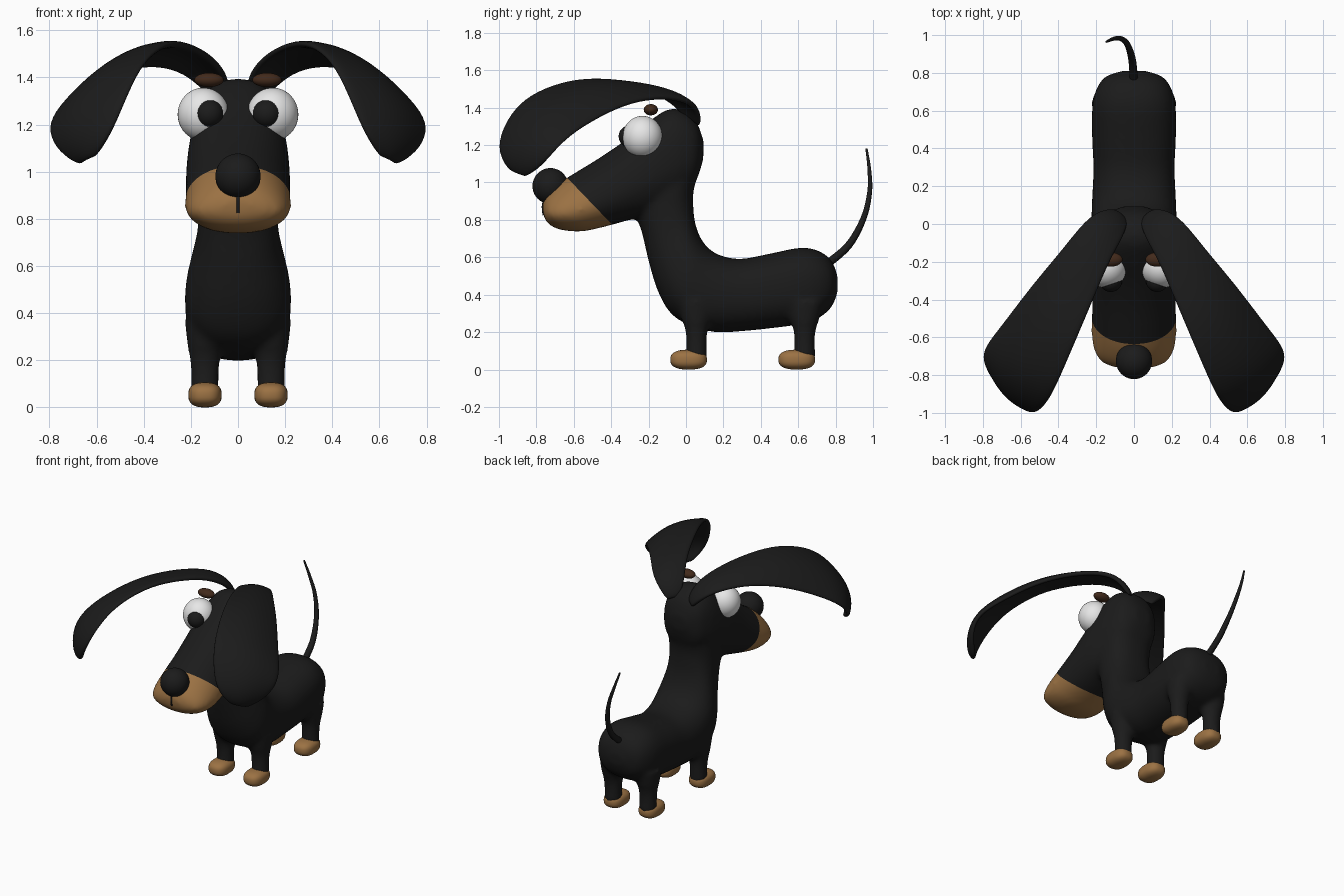
import bpy, bmesh, math
from mathutils import Vector

if "Cube" in bpy.data.objects:
    bpy.data.objects.remove(bpy.data.objects["Cube"])


def material(name, rgb):
    m = bpy.data.materials.new(name)
    m.diffuse_color = (*rgb, 1)
    m.use_nodes = True
    m.node_tree.nodes["Principled BSDF"].inputs["Base Color"].default_value = m.diffuse_color
    return m


BLACK = material("black_fur", (0.011, 0.011, 0.011))
TAN = material("tan_fur", (0.33, 0.168, 0.057))
WHITE = material("eye_white", (0.80, 0.80, 0.80))
BROWN = material("brow_brown", (0.055, 0.023, 0.011))


def add_object(name, data, mat):
    ob = bpy.data.objects.new(name, data)
    bpy.context.collection.objects.link(ob)
    data.materials.append(mat)
    return ob


def bake(ob, name):
    """Apply all modifiers and replace the object by a smooth mesh."""
    bpy.context.view_layer.update()
    dg = bpy.context.evaluated_depsgraph_get()
    mesh = bpy.data.meshes.new_from_object(ob.evaluated_get(dg), depsgraph=dg)
    mat = ob.data.materials[0]
    bpy.data.objects.remove(ob)
    mesh.materials.clear()
    new = add_object(name, mesh, mat)
    for p in mesh.polygons:
        p.use_smooth = True
        p.material_index = 0
    return new


def catmull(rows, steps):
    out = []
    for i in range(len(rows) - 1):
        a, b, c, d = (rows[max(0, min(len(rows) - 1, i + k))] for k in (-1, 0, 1, 2))
        for s in range(steps):
            t = s / steps
            out.append([0.5 * (2 * q + (r - p) * t + (2 * p - 5 * q + 4 * r - w) * t * t
                               + (3 * q - p - 3 * r + w) * t ** 3)
                        for p, q, r, w in zip(a, b, c, d)])
    return out + [list(rows[-1])]


def loft(bm, rows, cx=0.0, power=(2.0, 2.0), taper=0.0, n=32):
    """Rows are (y, z) of one side, (y, z) of the other side, half width.
    Taper narrows the first side towards the end of the loft."""
    rings = []
    rows = catmull(rows, 4)
    for i, (y1, z1, y2, z2, hw) in enumerate(rows):
        f = i / (len(rows) - 1)
        e = power[0] + (power[1] - power[0]) * f
        ring = []
        for k in range(n):
            a = 2 * math.pi * k / n
            c, s = math.cos(a), math.sin(a)
            u = math.copysign(abs(c) ** (2 / e), c)
            v = math.copysign(abs(s) ** (2 / e), s)
            v *= 1 - taper * f * max(0, u + 0.2)
            ring.append(bm.verts.new((cx + hw * v,
                                      (y1 + y2) / 2 + u * (y1 - y2) / 2,
                                      (z1 + z2) / 2 + u * (z1 - z2) / 2)))
        rings.append(ring)
    for r, q in zip(rings, rings[1:]):
        for k in range(n):
            bm.faces.new((r[k], r[(k + 1) % n], q[(k + 1) % n], q[k]))
    bm.faces.new(rings[0][::-1])
    bm.faces.new(rings[-1])


# Body: trunk and neck, head, legs, fused into one smooth skin
bm = bmesh.new()
loft(bm, [
    (0.812, 0.49, 0.81, 0.41, 0.06), (0.785, 0.57, 0.775, 0.33, 0.15),
    (0.725, 0.627, 0.70, 0.27, 0.20), (0.62, 0.652, 0.60, 0.24, 0.222),
    (0.45, 0.62, 0.45, 0.22, 0.222), (0.30, 0.592, 0.30, 0.205, 0.215),
    (0.20, 0.605, 0.15, 0.20, 0.22), (0.13, 0.64, 0.0, 0.245, 0.225),
    (0.08, 0.70, -0.09, 0.31, 0.222), (0.05, 0.78, -0.155, 0.43, 0.20),
    (0.04, 0.86, -0.20, 0.58, 0.175), (0.04, 0.95, -0.235, 0.73, 0.168),
    (0.065, 1.05, -0.27, 0.86, 0.17), (0.088, 1.14, -0.2, 1.0, 0.15)], power=(2.4, 2.3))
loft(bm, [
    (0.095, 1.22, 0.092, 1.12, 0.06), (0.055, 1.325, 0.05, 1.0, 0.14),
    (-0.02, 1.385, -0.02, 0.93, 0.18), (-0.10, 1.39, -0.09, 0.88, 0.20),
    (-0.20, 1.325, -0.20, 0.825, 0.218), (-0.32, 1.23, -0.30, 0.80, 0.225),
    (-0.45, 1.14, -0.38, 0.778, 0.226), (-0.58, 1.06, -0.47, 0.755, 0.229),
    (-0.66, 1.01, -0.56, 0.738, 0.229), (-0.715, 0.965, -0.66, 0.745, 0.212),
    (-0.75, 0.925, -0.725, 0.77, 0.17), (-0.768, 0.88, -0.76, 0.81, 0.09)],
    power=(2.6, 2.1), taper=0.3)
LEGS = [(sx * 0.14, y) for sx in (-1, 1) for y in (0.056, 0.634)]
for x, y in LEGS:
    loft(bm, [(y - r, z, y + r, z, w) for z, r, w in (
        (0.05, 0.058, 0.060), (0.15, 0.056, 0.060), (0.21, 0.060, 0.066),
        (0.27, 0.080, 0.076), (0.36, 0.10, 0.086))], x)
bmesh.ops.recalc_face_normals(bm, faces=bm.faces)
mesh = bpy.data.meshes.new("body_source")
bm.to_mesh(mesh)
bm.free()
src = add_object("body_source", mesh, BLACK)
rm = src.modifiers.new("fuse", 'REMESH')
rm.mode, rm.voxel_size = 'VOXEL', 0.015
sm = src.modifiers.new("soften", 'SMOOTH')
sm.factor, sm.iterations = 0.5, 12
body = bake(src, "body")

# Tan muzzle: cut along a slanted plane, colour the part in front of it
body.data.materials.append(TAN)
cut, normal = Vector((0, -0.64, 1.03)), Vector((0, -0.25, -0.24)).normalized()
bm = bmesh.new()
bm.from_mesh(body.data)
faces = [f for f in bm.faces if f.calc_center_median().y < -0.33]
geom = list({e for f in faces for e in f.edges} | {v for f in faces for v in f.verts}) + faces
bmesh.ops.bisect_plane(bm, geom=geom, plane_co=cut, plane_no=normal, dist=1e-5)
for f in bm.faces:
    c = f.calc_center_median()
    f.material_index = int(c.y < -0.33 and (c - cut).dot(normal) > 0)
    f.smooth = True
bm.to_mesh(body.data)
bm.free()


def ball(name, loc, size, mat):
    bm = bmesh.new()
    bmesh.ops.create_uvsphere(bm, u_segments=40, v_segments=24, radius=1)
    for v in bm.verts:
        v.co = Vector(a * b for a, b in zip(v.co, size)) + Vector(loc)
    for f in bm.faces:
        f.smooth = True
    me = bpy.data.meshes.new(name)
    bm.to_mesh(me)
    bm.free()
    return add_object(name, me, mat)


# Feet: soft rounded blocks
for i, (x, y) in enumerate(LEGS):
    foot = ball(f"foot_{i + 1}", (0, 0, 0), (1, 1, 1), TAN)
    for v in foot.data.vertices:
        p = [math.copysign(abs(c) ** 0.78, c) for c in v.co]
        v.co = (x + p[0] * 0.071, y - 0.042 + p[1] * 0.098, 0.053 + p[2] * 0.053)

# Face parts
ball("nose", (0, -0.725, 0.981), (0.096, 0.096, 0.096), BLACK)
for side, s in (("left", 1), ("right", -1)):
    ball(f"eye_{side}", (s * 0.147, -0.232, 1.243), (0.109, 0.107, 0.113), WHITE)
    ball(f"pupil_{side}", (s * 0.123, -0.30, 1.246), (0.06, 0.06, 0.06), BLACK)
    ball(f"brow_{side}", (s * 0.123, -0.188, 1.389), (0.062, 0.038, 0.030), BROWN)


def tube(name, pts, mat):
    """Points are (x, y, z, radius)."""
    cu = bpy.data.curves.new(name, 'CURVE')
    cu.dimensions, cu.bevel_depth, cu.bevel_resolution = '3D', 1.0, 4
    cu.use_fill_caps = True
    sp = cu.splines.new('POLY')
    sp.points.add(len(pts) - 1)
    for p, (x, y, z, r) in zip(sp.points, pts):
        p.co, p.radius = (x, y, z, 1), r
    return bake(add_object(name + "_curve", cu, mat), name)


# Tail
tube("tail", catmull([
    (0, 0.75, 0.56, 0.022), (-0.01, 0.87, 0.665, 0.020), (-0.035, 0.95, 0.81, 0.016),
    (-0.07, 0.982, 0.95, 0.013), (-0.11, 0.98, 1.07, 0.010), (-0.145, 0.965, 1.18, 0.006)], 6), BLACK)

# Mouth line laid on the muzzle surface
line = []
for k in range(8):
    z = 0.825 + 0.012 * k
    hit, loc, _, _ = body.ray_cast((0, -1.5, z), (0, 1, 0))
    line.append((0, loc.y if hit else -0.765, z, 0.006))
tube("mouth_line", line, BLACK)

# Ears: thin curved flaps between an inner and an outer edge, mirrored
inner = [(0.04, 0.02, 1.32), (0.05, -0.04, 1.40), (0.095, -0.12, 1.46), (0.155, -0.23, 1.507),
         (0.235, -0.42, 1.54), (0.315, -0.61, 1.54), (0.395, -0.80, 1.475), (0.445, -0.91, 1.39),
         (0.495, -0.98, 1.27), (0.54, -1.0, 1.16), (0.60, -0.935, 1.065)]
outer = [(0.10, 0.07, 1.30), (0.17, 0.068, 1.375), (0.25, 0.02, 1.435), (0.37, -0.14, 1.46),
         (0.505, -0.30, 1.43), (0.605, -0.43, 1.375), (0.705, -0.56, 1.30), (0.775, -0.645, 1.235),
         (0.797, -0.71, 1.165), (0.755, -0.775, 1.085), (0.665, -0.855, 1.03)]
inner, outer = [Vector(p) for p in inner], [Vector(p) for p in outer]
bm = bmesh.new()
grid, cols, last = [], 6, len(inner) - 1
for i, (a, b) in enumerate(zip(inner, outer)):
    lo, hi = max(0, i - 1), min(last, i + 1)
    along = (inner[hi] + outer[hi]) - (inner[lo] + outer[lo])
    up = along.cross(b - a).normalized()
    crown = 0.12 * (b - a).length
    wide = (b - a).normalized() * 0.012 * math.sin(math.pi * i / last)
    a, b = a - wide, b + wide
    grid.append([bm.verts.new(a.lerp(b, k / cols) + up * crown * math.sin(math.pi * k / cols))
                 for k in range(cols + 1)])
for r, q in zip(grid, grid[1:]):
    for k in range(cols):
        bm.faces.new((r[k], q[k], q[k + 1], r[k + 1]))
mesh = bpy.data.meshes.new("ears_source")
bm.to_mesh(mesh)
bm.free()
src = add_object("ears_source", mesh, BLACK)
so = src.modifiers.new("thickness", 'SOLIDIFY')
so.thickness, so.offset = 0.032, 0
src.modifiers.new("round", 'SUBSURF').levels = 2
src.modifiers.new("both_sides", 'MIRROR').use_clip = False
bake(src, "ears")
